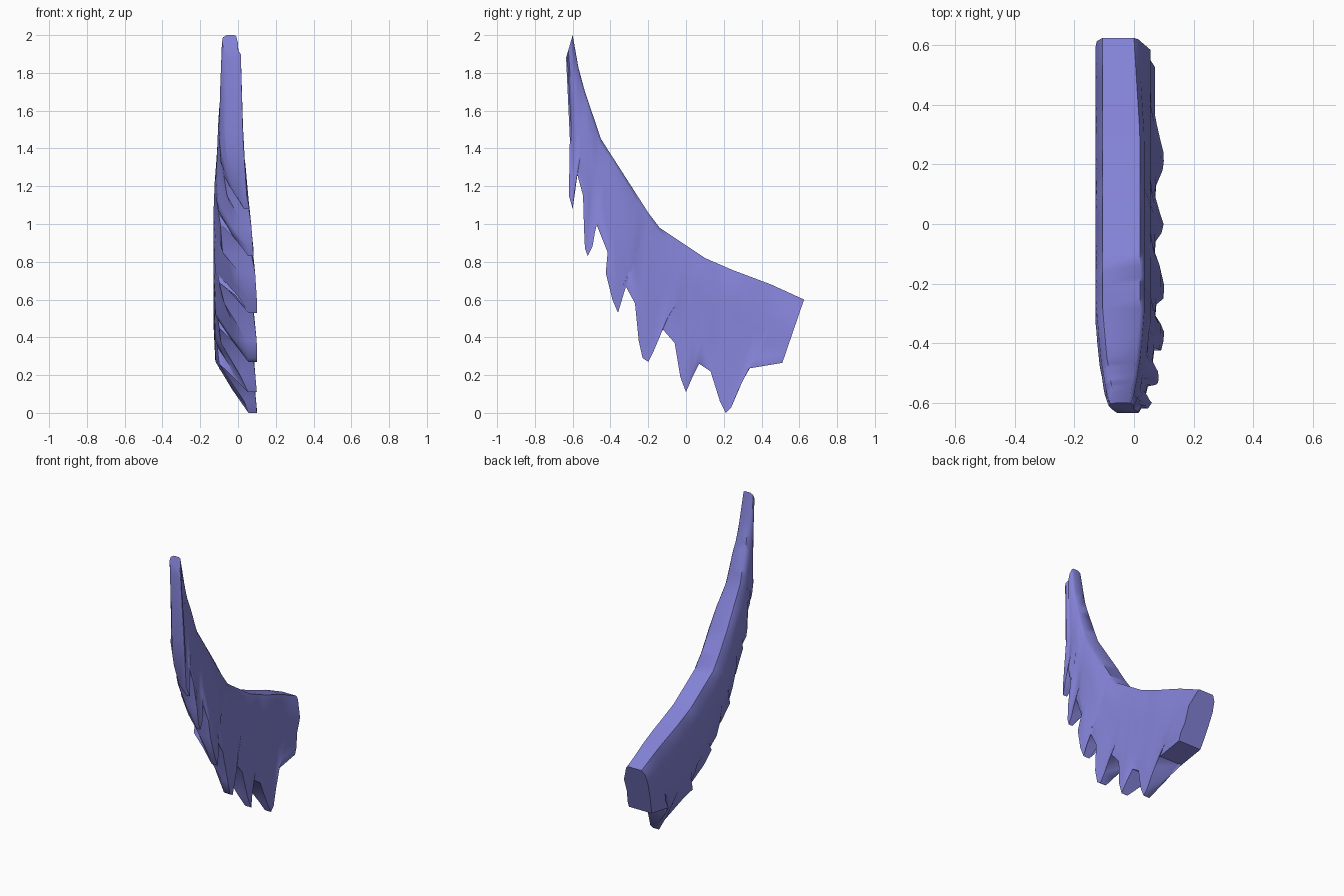
import bpy
import bmesh

default_cube = bpy.data.objects.get("Cube")
if default_cube:
    bpy.data.objects.remove(default_cube, do_unlink=True)

# Trailing outline (y, z), one row per feather, from the high tip to the root
FEATHERS = [
    [(-.635, 1.88), (-.615, 1.45), (-.62, 1.15), (-.6, 1.08), (-.575, 1.26)],
    [(-.545, 1.15), (-.54, .98), (-.535, .87), (-.52, .83), (-.495, .88), (-.475, 1)],
    [(-.415, .85), (-.425, .74), (-.39, .6), (-.36, .53), (-.355, .62), (-.33, .69)],
    [(-.27, .58), (-.25, .38), (-.23, .29), (-.2, .27), (-.17, .33), (-.13, .45)],
    [(-.06, .37), (-.03, .19), (0, .11), (.03, .18), (.07, .26)],
    [(.13, .22), (.18, .06), (.21, 0), (.24, .03), (.3, .17), (.33, .235)],
]
ROOT = (.51, .265)

# Leading edge: (column number, y, z)
LEADING = [(0, -.6, 2), (1, -.57, 1.83), (3, -.535, 1.7), (8, -.45, 1.45),
           (14, -.2, 1.06), (17, -.14, .98), (22, .1, .82), (27, .25, .755),
           (30, .45, .68), (34, .625, .6)]


def clamp(value):
    return max(0.0, min(1.0, value))


def lerp(a, b, t):
    return a + (b - a) * t


def sample(table, key, column):
    """Linear lookup of one column in a table sorted by its first entry."""
    if key <= table[0][0]:
        return table[0][column]
    for low, high in zip(table, table[1:]):
        if key <= high[0]:
            t = (key - low[0]) / (high[0] - low[0])
            return lerp(low[column], high[column], t)
    return table[-1][column]


def wing_section(index, trail, notches):
    """Closed cross-section running down the outer face and up the inner one."""
    lead = sample(LEADING, index, 1), sample(LEADING, index, 2)
    reach = clamp((sample(notches, trail[0], 1) - trail[1]) / .22)
    body = clamp((2 - lead[1]) / .8)
    root = clamp((lead[0] - .3) / .32)
    inner = lerp(-.085, -.13, body)
    outer = lerp(0, .055, body)
    outer_side = [
        (0, lerp(-.02, .02, body) - .02 * root),
        (.05, lerp(-.01, .035, body) - .02 * root),
        (.35, outer),
        (.65, outer + .015 * reach),
        (.85, outer + .015 + .02 * reach),
        (1, outer + .015 + .03 * reach),
    ]
    inner_side = [
        (1, lerp(inner + .03, .055, reach)),
        (.82, lerp(inner + .02, -.03, reach)),
        (.6, inner + .01),
        (.3, inner),
        (.1, inner + .005),
        (0, inner + .025),
    ]
    return [(x, lerp(lead[0], trail[0], f), lerp(lead[1], trail[1], f))
            for f, x in outer_side + inner_side]


def build_wing(material):
    notches = [feather[-1] for feather in FEATHERS] + [ROOT]
    trailing = [point for feather in FEATHERS for point in feather] + [ROOT]
    bm = bmesh.new()
    rings = [[bm.verts.new(co) for co in wing_section(i, point, notches)]
             for i, point in enumerate(trailing)]

    # Skin between neighbouring sections
    for ring, following in zip(rings, rings[1:]):
        for i in range(len(ring)):
            j = (i + 1) % len(ring)
            bm.faces.new((ring[i], ring[j], following[j], following[i]))

    # Flat ends at the high tip and at the root
    bm.faces.new(rings[0])
    bm.faces.new(reversed(rings[-1]))
    bmesh.ops.recalc_face_normals(bm, faces=bm.faces[:])

    mesh = bpy.data.meshes.new("feathered_wing")
    bm.to_mesh(mesh)
    bm.free()
    mesh.materials.append(material)
    wing = bpy.data.objects.new("feathered_wing", mesh)
    bpy.context.collection.objects.link(wing)
    return wing


# Single violet colour
violet = bpy.data.materials.new("soft_violet")
violet.use_nodes = True
colour = (.23, .225, .68, 1)
violet.diffuse_color = colour
violet.node_tree.nodes["Principled BSDF"].inputs["Base Color"].default_value = colour

wing = build_wing(violet)
bpy.ops.object.select_all(action="DESELECT")
wing.select_set(True)
bpy.context.view_layer.objects.active = wing
bpy.ops.object.shade_smooth_by_angle(angle=.9)
